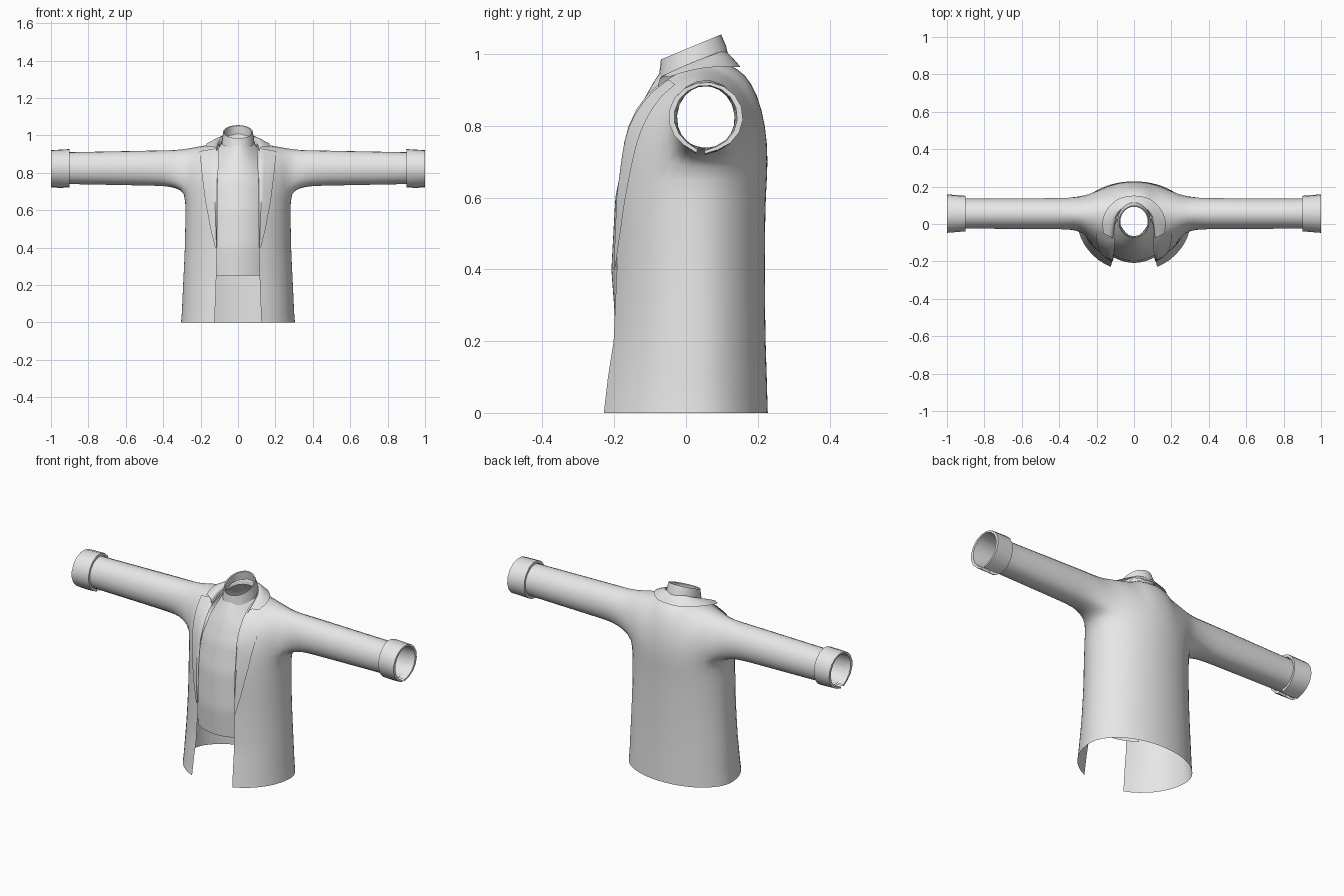
import bpy, bmesh
from math import sin, cos, asin, atan2, pi, radians
from mathutils import Vector
from mathutils.bvhtree import BVHTree

cube = bpy.data.objects.get("Cube")
if cube:
    bpy.data.objects.remove(cube, do_unlink=True)

cloth = bpy.data.materials.new("grey_cloth")
cloth.use_nodes = True
cloth.diffuse_color = (0.8, 0.8, 0.8, 1)
cloth.node_tree.nodes["Principled BSDF"].inputs["Base Color"].default_value = (0.8, 0.8, 0.8, 1)


def lerp(a, b, t):
    return a + (b - a) * t


def steps(a, b, n):
    return [lerp(a, b, i / n) for i in range(n + 1)]


def table(rows, key):
    """Linear lookup of the values that follow the first entry of each row."""
    for low, high in zip(rows, rows[1:]):
        if key <= high[0]:
            t = max(0, (key - low[0]) / (high[0] - low[0]))
            return [lerp(a, b, t) for a, b in zip(low[1:], high[1:])]
    return list(rows[-1][1:])


def add_grid(bm, rows, sides=(1, -1)):
    """Skin a grid of points, once per side of the body."""
    for side in sides:
        grid = [[bm.verts.new((p[0] * side, p[1], p[2])) for p in row] for row in rows]
        for r0, r1 in zip(grid, grid[1:]):
            for i in range(len(r0) - 1):
                bm.faces.new((r0[i], r0[i + 1], r1[i + 1], r1[i]))


def weld(bm):
    bmesh.ops.remove_doubles(bm, verts=bm.verts[:], dist=0.0005)
    bmesh.ops.recalc_face_normals(bm, faces=bm.faces[:])


def finish(name, bm, subdivisions=0):
    mesh = bpy.data.meshes.new(name)
    bm.to_mesh(mesh)
    bm.free()
    obj = bpy.data.objects.new(name, mesh)
    bpy.context.collection.objects.link(obj)
    mesh.materials.append(cloth)
    if subdivisions:
        mod = obj.modifiers.new("Subdivision", 'SUBSURF')
        mod.levels = mod.render_levels = subdivisions
        mod.boundary_smooth = 'PRESERVE_CORNERS'
    bpy.ops.object.select_all(action='DESELECT')
    obj.select_set(True)
    bpy.context.view_layer.objects.active = obj
    bpy.ops.object.shade_smooth_by_angle(angle=radians(45))
    return obj


# Jacket torso: half rings from the front opening round to the centre back
FRONT, UNDER, BACK, RISE = 6, 8, 10, 8
CHEST = 0.7
# height, half width, front depth, back depth, opening half width
TORSO = [(0, .305, -.254, .228, .125), (.1, .302, -.24, .226, .121),
         (.2, .297, -.222, .222, .117), (.4, .287, -.212, .22, .112),
         (.6, .284, -.208, .222, .11), (CHEST, .284, -.195, .23, .11)]


def torso_ring(z):
    width, front, back, opening = table(TORSO, z)
    start = asin(opening / width)
    angles = steps(start, 1.2, FRONT) + steps(1.2, 2.35, UNDER)[1:] + steps(2.35, pi, BACK)[1:]
    mid = 0.03
    ring = []
    for a in angles:
        depth = mid - front if cos(a) > 0 else back - mid
        ring.append(Vector((width * sin(a), mid - depth * cos(a), z)))
    return ring


jacket = bmesh.new()
rings = [torso_ring(z) for z in steps(0, CHEST, 14)]
add_grid(jacket, rings)
chest = rings[-1]

# Jacket yoke: arcs from the chest up to the shoulder and neck line
shoulder = [Vector((lerp(.1, .29, t), lerp(.06, .05, t), lerp(.965, .93, t)))
            for t in steps(0, 1, FRONT)]
neck = [Vector((.1 * cos(a), .06 + .07 * sin(a), .965)) for a in steps(0, pi / 2, BACK - FRONT)]


def arc(p, q):
    return [Vector((lerp(p.x, q.x, sin(t)), lerp(q.y, p.y, cos(t)), lerp(p.z, q.z, sin(t))))
            for t in steps(0, pi / 2, RISE)]


front_arcs = [arc(p, q) for p, q in zip(chest, shoulder)]
back_arcs = [arc(p, q) for p, q in zip(chest[FRONT + UNDER:], shoulder[::-1] + neck[1:])]
add_grid(jacket, front_arcs)
add_grid(jacket, back_arcs)

# Sleeves: loft from the armhole to the wrist
armhole = front_arcs[-1] + back_arcs[0][::-1][1:] + chest[FRONT:FRONT + UNDER][::-1]
MID_Y, MID_Z = 0.055, 0.825


def sleeve_point(p, x):
    a = atan2(p.z - MID_Z, p.y - MID_Y)
    t = (x - .42) / .55
    return Vector((x, MID_Y + lerp(.089, .085, t) * cos(a), MID_Z + lerp(.097, .086, t) * sin(a)))


sleeve = [armhole]
for t in steps(0, 1, 5)[1:]:
    ease = 1 - (1 - t) ** 2
    ring = []
    for p in armhole:
        q = p.lerp(sleeve_point(p, .42), ease)
        q.x = lerp(p.x, .42, t)
        ring.append(q)
    sleeve.append(ring)
sleeve += [[sleeve_point(p, x) for p in armhole] for x in steps(.42, .97, 8)[1:]]
add_grid(jacket, sleeve)
weld(jacket)
for _ in range(4):
    inner = [v for v in jacket.verts if not v.is_boundary]
    bmesh.ops.smooth_vert(jacket, verts=inner, factor=0.5,
                          use_axis_x=True, use_axis_y=True, use_axis_z=True)
jacket.normal_update()
surface = BVHTree.FromBMesh(jacket)
finish("jacket", jacket)

# Lapels: thin flaps that follow the chest
LAPEL = [(.4, .122), (.5, .147), (.65, .175), (.8, .194), (.92, .206)]
lapels = bmesh.new()
rows = []
for k in steps(0, 1, 16):
    row, y = [], -0.2
    for i, u in enumerate(steps(0, 1, 6)):
        z = lerp(.4, lerp(.932, .915, u), k)
        x = lerp(.113, table(LAPEL, z)[0], u)
        hit = surface.ray_cast(Vector((x, -1, z)), Vector((0, 1, 0)))[0]
        y = hit.y if hit else y
        row.append(Vector((x, y - (.001 if i == 0 else .010), z)))
    rows.append(row)
add_grid(lapels, rows)
weld(lapels)
finish("lapels", lapels)

# Jacket collar: folded band round the neck, open at the front
fold = [(0, .1, 1.022), (.06, .088, 1.015), (.1, .04, .995), (.11, -.02, .967), (.115, -.075, .936)]
hem = [(0, .156, .965), (.085, .142, .964), (.145, .085, .966), (.175, .02, .958), (.163, -.05, .936)]
stand = [(x * .95, y - .004, z - .04) for x, y, z in fold]
collar = bmesh.new()
middle = [(Vector(a) + Vector(b)) / 2 + Vector((0, 0, .006)) for a, b in zip(fold, hem)]
add_grid(collar, [stand, fold, middle, hem])
weld(collar)
finish("jacket_collar", collar, 2)

# Cuffs: turned bands with a slit underneath
cuffs = bmesh.new()
rows = []
for x, ry, rz in [(.9, .086, .088), (.9, .096, .103), (.95, .1, .1), (1, .104, .097),
                  (1, .088, .088), (.94, .084, .086)]:
    row = []
    for i, a in enumerate(steps(radians(-92), radians(256), 16)):
        flare = .006 if i in (0, 16) and x > .9 else 0
        row.append((x, MID_Y + (ry + flare) * cos(a), MID_Z + (rz + flare) * sin(a)))
    rows.append(row)
add_grid(cuffs, rows)
weld(cuffs)
finish("cuffs", cuffs)

# Shirt front: curved panel behind the opening
# height, depth, curvature, half width
SHIRT = [(.25, -.197, 2.5, .15), (.4, -.208, 2.5, .15), (.6, -.197, 2.5, .15),
         (.75, -.167, 2.6, .14), (.85, -.13, 4, .125), (.92, -.092, 8, .11), (.955, -.068, 12, .09)]
shirt = bmesh.new()
rows = []
for z in steps(.25, .955, 24):
    depth, bend, half = table(SHIRT, z)
    rows.append([(x, depth + bend * x * x, z) for x in steps(-half, half, 16)])
add_grid(shirt, rows, sides=(1,))
weld(shirt)
finish("shirt_front", shirt)

# Shirt collar: slanted neck band, with its lining just inside
band = bmesh.new()
rows = []
# half width, front y, back y, front z, back z
for rx, y0, y1, z0, z1 in [(.088, -.076, .12, .933, .985), (.084, -.073, .112, .958, 1.022),
                           (.079, -.07, .098, .985, 1.055), (.073, -.064, .092, .983, 1.052),
                           (.076, -.066, .1, .95, 1.005)]:
    row = []
    for a in steps(0, 2 * pi, 28):
        t = (1 - cos(a)) / 2
        row.append((rx * sin(a), lerp(y0, y1, t), lerp(z0, z1, t)))
    rows.append(row)
add_grid(band, rows, sides=(1,))
weld(band)
finish("shirt_collar", band)
